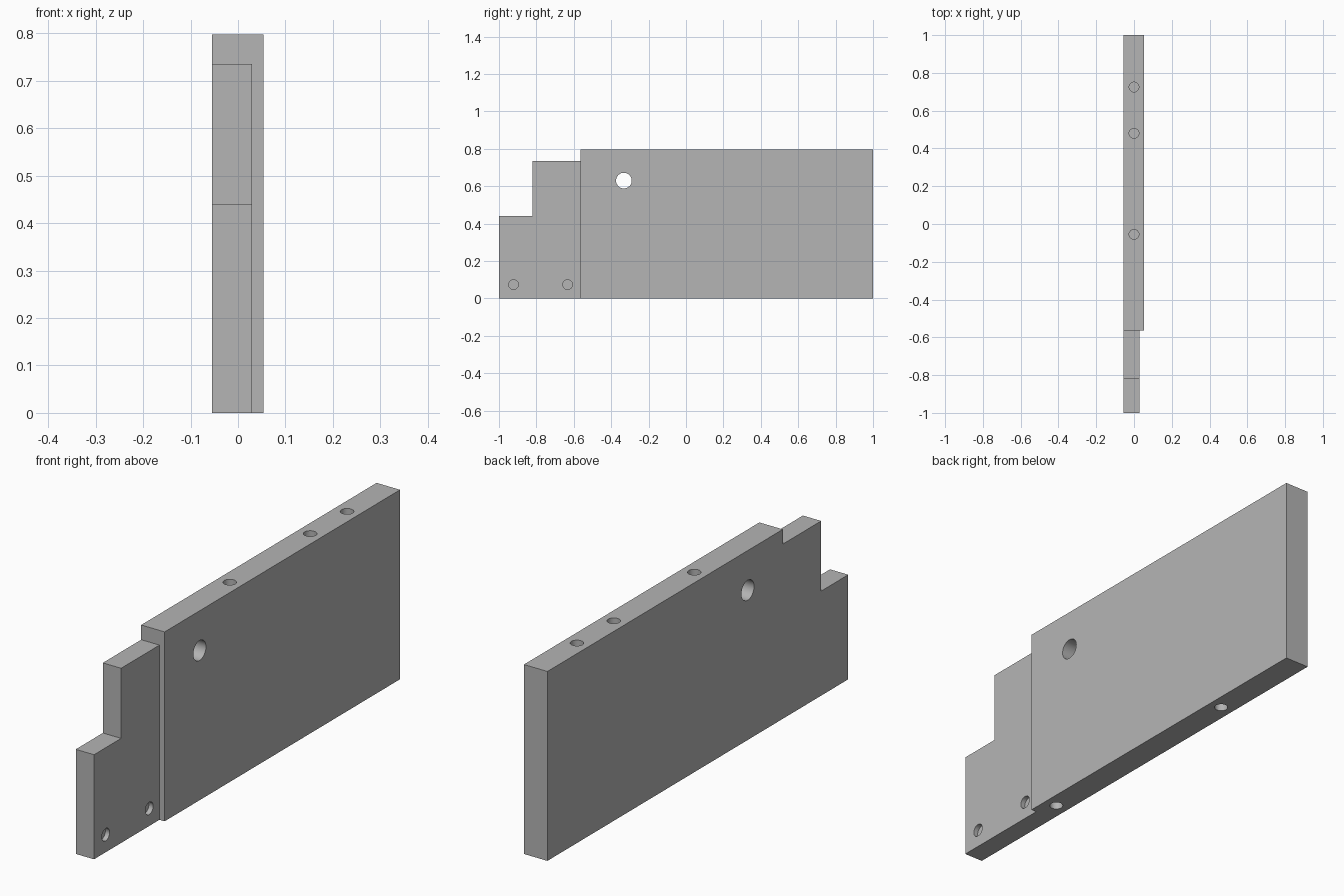
import bpy
import bmesh
import math

if "Cube" in bpy.data.objects:
    bpy.data.objects.remove(bpy.data.objects["Cube"], do_unlink=True)

LEFT, RIGHT = 0.054, -0.055      # faces of the panel in x
TONGUE = 0.03                    # left face of the thinner tongue
TOP = 0.797
STEP_Y = -0.565                  # where the tongue meets the full thickness

grey = bpy.data.materials.new("plain grey")
grey.use_nodes = True
colour = (0.46, 0.46, 0.46, 1)
grey.diffuse_color = colour
grey.node_tree.nodes["Principled BSDF"].inputs["Base Color"].default_value = colour


def extruded_panel(name, outline, x0, x1):
    """Extrude a (y, z) outline along x."""
    bm = bmesh.new()
    face = bm.faces.new([bm.verts.new((x0, y, z)) for y, z in outline])
    grown = bmesh.ops.extrude_face_region(bm, geom=[face])["geom"]
    verts = [v for v in grown if isinstance(v, bmesh.types.BMVert)]
    bmesh.ops.translate(bm, verts=verts, vec=(x1 - x0, 0, 0))
    bmesh.ops.recalc_face_normals(bm, faces=bm.faces)
    mesh = bpy.data.meshes.new(name)
    bm.to_mesh(mesh)
    bm.free()
    mesh.materials.append(grey)
    obj = bpy.data.objects.new(name, mesh)
    bpy.context.collection.objects.link(obj)
    return obj


def drill(name, centre, radius, length, along_x=False):
    """Round cutter along z, or along x."""
    turn = (0, math.pi / 2, 0) if along_x else (0, 0, 0)
    bpy.ops.mesh.primitive_cylinder_add(vertices=32, radius=radius, depth=length,
                                        location=centre, rotation=turn)
    obj = bpy.context.object
    obj.name = name
    obj.data.materials.append(grey)
    return obj


def cut(target, cutter):
    """Subtract the cutter for good and remove it."""
    cutter.hide_render = True
    mod = target.modifiers.new("cut", "BOOLEAN")
    mod.operation = "DIFFERENCE"
    mod.solver = "EXACT"
    mod.object = cutter
    bpy.context.view_layer.objects.active = target
    bpy.ops.object.modifier_apply(modifier=mod.name)
    bpy.data.objects.remove(cutter, do_unlink=True)


# Panel with a stepped tongue at the front
panel = extruded_panel("stepped_panel", [
    (-1, 0), (1, 0), (1, TOP), (STEP_Y, TOP), (STEP_Y, 0.735),
    (-0.82, 0.735), (-0.82, 0.44), (-1, 0.44)], RIGHT, LEFT)

# Rebate that thins the tongue on the left side
rebate = extruded_panel("rebate_cutter", [
    (-1.1, -0.1), (STEP_Y, -0.1), (STEP_Y, 0.9), (-1.1, 0.9)], TONGUE, 0.2)
cut(panel, rebate)

# Large hole straight through the panel
cut(panel, drill("through_hole", (0, -0.332, 0.63), 0.042, 0.4, True))

# Shallow round recesses in the tongue
for y in (-0.922, -0.633):
    cut(panel, drill("tongue_recess", (TONGUE, y, 0.074), 0.026, 0.04, True))

# Dowel holes in the top and bottom edges
for y in (0.725, 0.48, -0.055):
    cut(panel, drill("top_dowel_hole", (0, y, TOP), 0.026, 0.3))
for y in (0.535, -0.477):
    cut(panel, drill("bottom_dowel_hole", (0, y, 0), 0.026, 0.3))

# Smooth hole walls, crisp edges
bpy.ops.object.select_all(action="DESELECT")
panel.select_set(True)
bpy.context.view_layer.objects.active = panel
bpy.ops.object.shade_smooth_by_angle(angle=math.radians(30))
